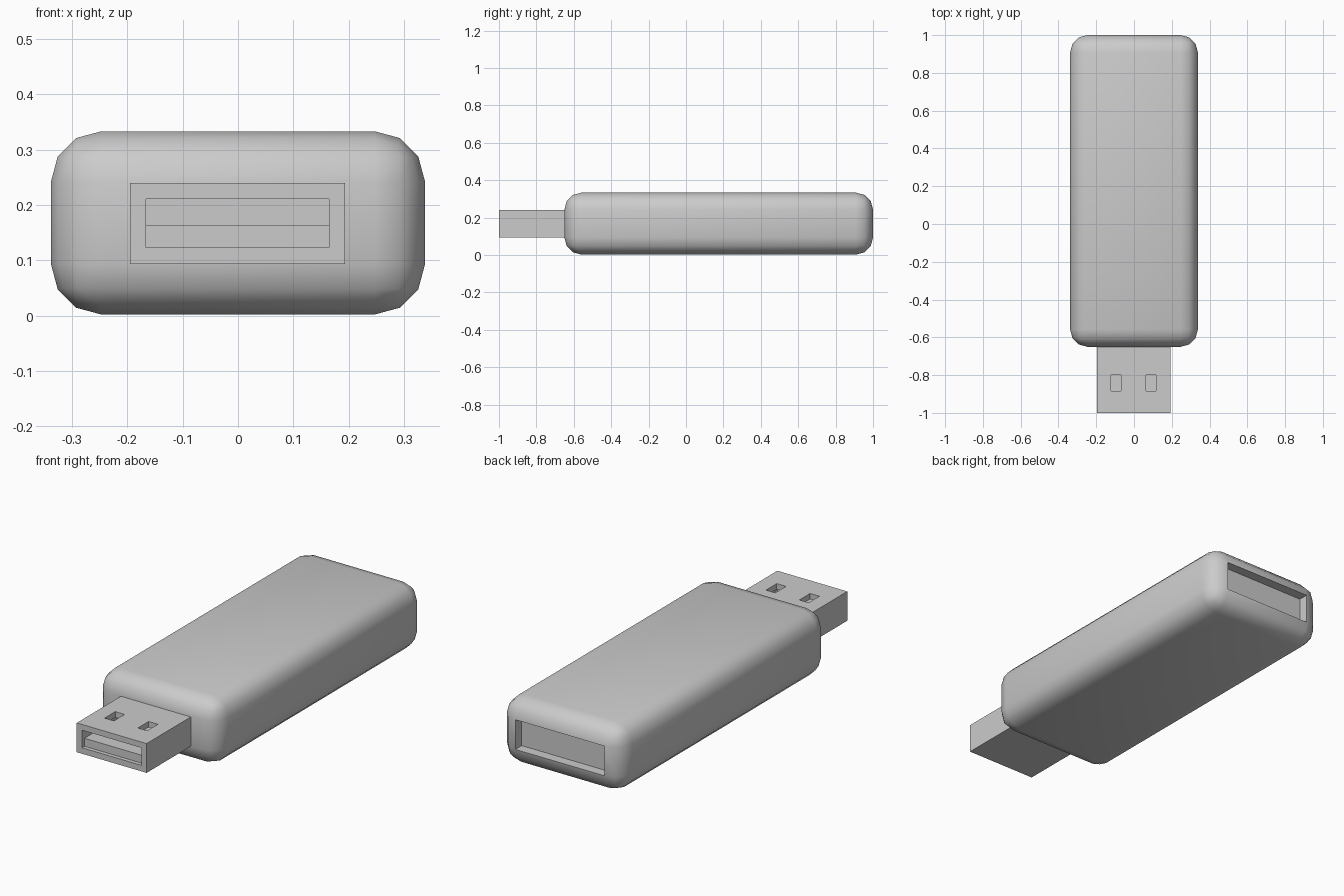
import bpy, bmesh
from mathutils import Vector

if "Cube" in bpy.data.objects:
    bpy.data.objects.remove(bpy.data.objects["Cube"])

grey = bpy.data.materials.new("grey plastic")
grey.diffuse_color = (0.6, 0.6, 0.6, 1)
grey.use_nodes = True
grey.node_tree.nodes["Principled BSDF"].inputs["Base Color"].default_value = grey.diffuse_color


def box(name, lo, hi):
    """Axis-aligned box between two corners."""
    bm = bmesh.new()
    bmesh.ops.create_cube(bm, size=1)
    for v in bm.verts:
        v.co = Vector([l + (c + 0.5) * (h - l) for l, h, c in zip(lo, hi, v.co)])
    me = bpy.data.meshes.new(name)
    bm.to_mesh(me)
    bm.free()
    me.materials.append(grey)
    ob = bpy.data.objects.new(name, me)
    bpy.context.collection.objects.link(ob)
    return ob


def cut(target, cutter):
    """Subtract a hidden cutter from the target."""
    cutter.hide_render = True
    cutter.hide_set(True)
    mod = target.modifiers.new("cut", 'BOOLEAN')
    mod.operation = 'DIFFERENCE'
    mod.solver = 'EXACT'
    mod.object = cutter


# Rounded body with the flat back end pushed in as a recess
body = box("body", (-0.338, -0.65, 0.002), (0.338, 1.0, 0.333))
bm = bmesh.new()
bm.from_mesh(body.data)
bmesh.ops.bevel(bm, geom=bm.edges[:], offset=0.091, segments=3, profile=0.5,
                affect='EDGES', clamp_overlap=True)
back = max(bm.faces, key=lambda f: f.calc_center_median().y)
inner = bmesh.ops.extrude_discrete_faces(bm, faces=[back])["faces"]
bmesh.ops.translate(bm, verts=inner[0].verts[:], vec=(0, -0.05, 0))
bm.to_mesh(body.data)
bm.free()
bpy.context.view_layer.objects.active = body
body.select_set(True)
bpy.ops.object.shade_smooth_by_angle(angle=0.7)

# Metal plug sleeve with a front opening and two latch holes
plug = box("plug_sleeve", (-0.195, -1.0, 0.093), (0.193, -0.62, 0.24))
cut(plug, box("opening_cutter", (-0.166, -1.1, 0.123), (0.164, -0.66, 0.211)))
for side, x in (("left", -0.095), ("right", 0.09)):
    cut(plug, box(side + "_hole_cutter", (x - 0.026, -0.885, 0.2), (x + 0.026, -0.80, 0.3)))

# Contact tongue inside the sleeve
box("contact_tongue", (-0.166, -0.98, 0.123), (0.164, -0.65, 0.163))
